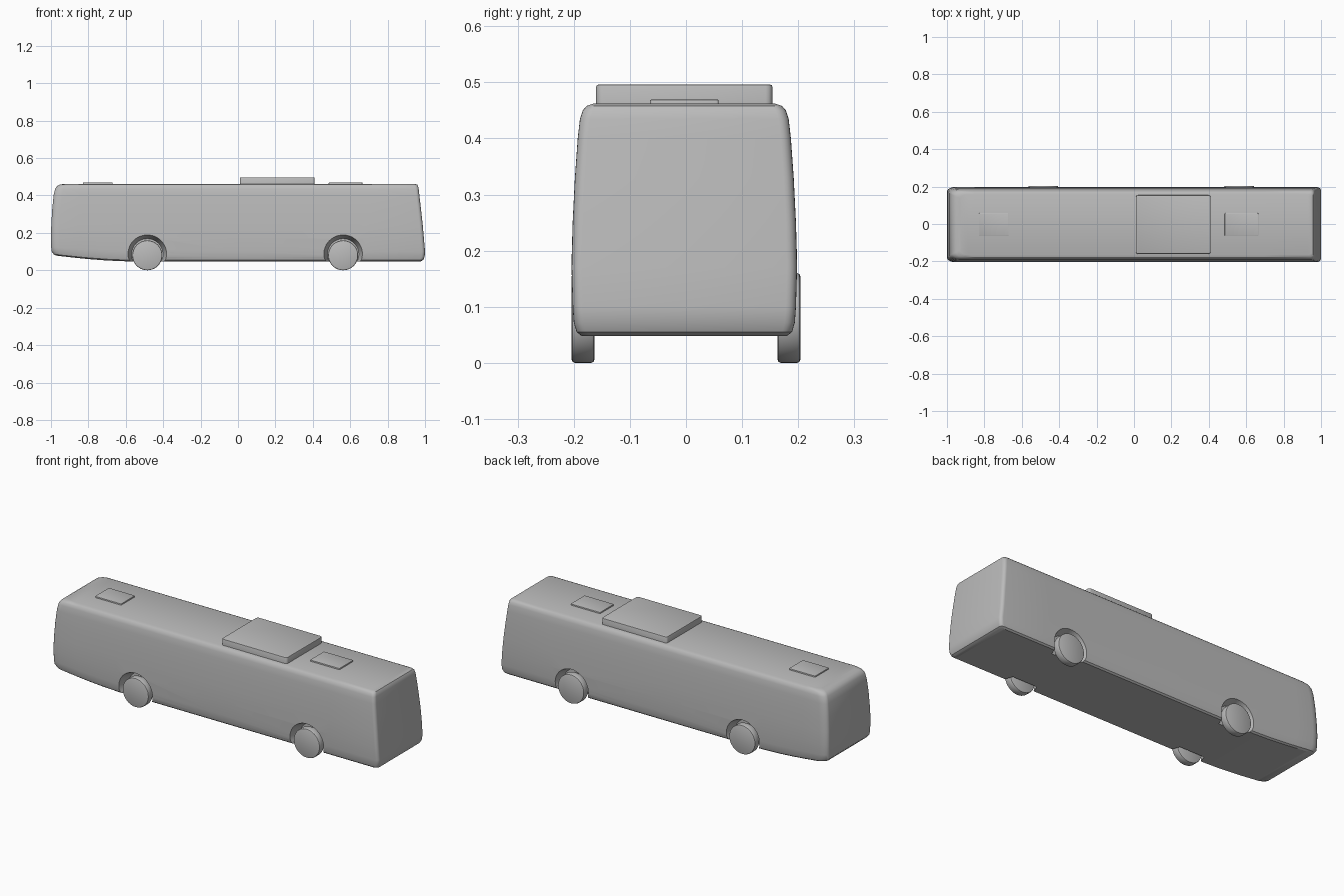
import bpy, bmesh, math
from mathutils import Matrix

if "Cube" in bpy.data.objects:
    bpy.data.objects.remove(bpy.data.objects["Cube"])

grey = bpy.data.materials.new("plain grey")
grey.diffuse_color = (0.5, 0.5, 0.5, 1)
grey.use_nodes = True
grey.node_tree.nodes["Principled BSDF"].inputs["Base Color"].default_value = grey.diffuse_color
CY = -0.003  # the shell sits very slightly off the axle centre


def finish(name, bm, smooth=30):
    bmesh.ops.recalc_face_normals(bm, faces=bm.faces)
    me = bpy.data.meshes.new(name)
    bm.to_mesh(me)
    bm.free()
    me.materials.append(grey)
    ob = bpy.data.objects.new(name, me)
    bpy.context.collection.objects.link(ob)
    return ob


def smooth(ob, angle=30):
    bpy.ops.object.select_all(action='DESELECT')
    ob.select_set(True)
    bpy.context.view_layer.objects.active = ob
    bpy.ops.object.shade_smooth_by_angle(angle=math.radians(angle))


# Bus shell: outline at each height (z, front x, rear x, half width)
LEVELS = [
    (0.048, -0.970, 0.978, 0.183), (0.055, -0.986, 0.990, 0.192),
    (0.072, -0.997, 0.998, 0.197), (0.100, -0.999, 1.000, 0.199),
    (0.170, -1.000, 0.994, 0.201), (0.250, -0.998, 0.987, 0.199),
    (0.330, -0.993, 0.978, 0.195), (0.400, -0.986, 0.970, 0.190),
    (0.435, -0.978, 0.966, 0.186), (0.450, -0.968, 0.963, 0.181),
    (0.458, -0.952, 0.958, 0.174), (0.462, -0.930, 0.948, 0.162)]


def half_outline(z, x0, x1, w):
    rf, rr, n = 0.045, 0.018, 5
    pts = []
    for i in range(n + 1):  # front corner
        a = math.pi / 2 * i / n
        pts.append((x0 + rf * (1 - math.cos(a)), w - 0.025 + 0.025 * math.sin(a)))
    pts += [(x, w) for x in (-0.85, -0.78, -0.7, -0.6, 0.0, 0.7)]
    for i in range(n + 1):  # rear corner
        a = math.pi / 2 * i / n
        pts.append((x1 - rr * (1 - math.sin(a)), w - rr * (1 - math.cos(a))))
    out = []
    for x, y in pts:  # the underside rises towards the front
        t = max(0, (-0.6 - x) / 0.4)
        lift = 0.034 * t ** 1.5 * max(0, 1 - (z - 0.048) / 0.2)
        out.append((x, y, z + lift))
    return out


bm = bmesh.new()
rings = []
for lv in LEVELS:
    h = half_outline(*lv)
    rings.append(([bm.verts.new((x, y + CY, z)) for x, y, z in h],
                  [bm.verts.new((x, -y + CY, z)) for x, y, z in h]))
for (la, ra), (lb, rb) in zip(rings, rings[1:]):
    loop_a, loop_b = la + ra[::-1], lb + rb[::-1]
    m = len(loop_a)
    for i in range(m):
        j = (i + 1) % m
        bm.faces.new((loop_a[i], loop_a[j], loop_b[j], loop_b[i]))
for l, r in (rings[0], rings[-1]):
    for i in range(len(l) - 1):
        bm.faces.new((l[i], l[i + 1], r[i + 1], r[i]))
body = finish("bus_body", bm)

# Flared wheel arches cut into the shell
AXLES = (-0.485, 0.562)
bm = bmesh.new()
for ax in AXLES:
    for s in (-1, 1):
        bmesh.ops.create_cone(
            bm, cap_ends=True, segments=48, radius1=0.084, radius2=0.108, depth=0.07,
            matrix=Matrix.Translation((ax, s * 0.18, 0.085))
            @ Matrix.Rotation(-s * math.pi / 2, 4, 'X'))
cutter = finish("arch_cutter", bm)
mod = body.modifiers.new("arches", 'BOOLEAN')
mod.operation = 'DIFFERENCE'
mod.solver = 'EXACT'
mod.object = cutter
bpy.context.view_layer.objects.active = body
bpy.ops.object.modifier_apply(modifier=mod.name)
bpy.data.objects.remove(cutter)
smooth(body)

# Wheels with rounded shoulders
for ax, end in zip(AXLES, ("front", "rear")):
    for s, side in ((-1, "left"), (1, "right")):
        bm = bmesh.new()
        bmesh.ops.create_cone(
            bm, cap_ends=True, segments=40, radius1=0.08, radius2=0.08, depth=0.041,
            matrix=Matrix.Translation((ax, s * 0.1835, 0.08))
            @ Matrix.Rotation(math.pi / 2, 4, 'X'))
        rims = [e for e in bm.edges if any(len(f.verts) > 4 for f in e.link_faces)]
        bmesh.ops.bevel(bm, geom=rims, offset=0.006, segments=2,
                        affect='EDGES', profile=0.5)
        smooth(finish(f"{end}_{side}_wheel", bm), 35)


# Roof boxes
def roof_box(name, x0, x1, half, z0, z1, bevel):
    bm = bmesh.new()
    bmesh.ops.create_cube(
        bm, size=1, matrix=Matrix.Translation(((x0 + x1) / 2, CY, (z0 + z1) / 2))
        @ Matrix.Diagonal((x1 - x0, half * 2, z1 - z0, 1)))
    upright = [e for e in bm.edges
               if abs(e.verts[0].co.z - e.verts[1].co.z) > 1e-4]
    bmesh.ops.bevel(bm, geom=upright, offset=bevel * 3, segments=3,
                    affect='EDGES', profile=0.5)
    top = [e for e in bm.edges if all(v.co.z > z1 - 1e-5 for v in e.verts)]
    bmesh.ops.bevel(bm, geom=top, offset=bevel, segments=2,
                    affect='EDGES', profile=0.5)
    smooth(finish(name, bm))


roof_box("air_conditioner", 0.01, 0.41, 0.157, 0.455, 0.496, 0.004)
roof_box("front_roof_hatch", -0.83, -0.67, 0.061, 0.455, 0.469, 0.0015)
roof_box("rear_roof_hatch", 0.485, 0.665, 0.061, 0.455, 0.469, 0.0015)
